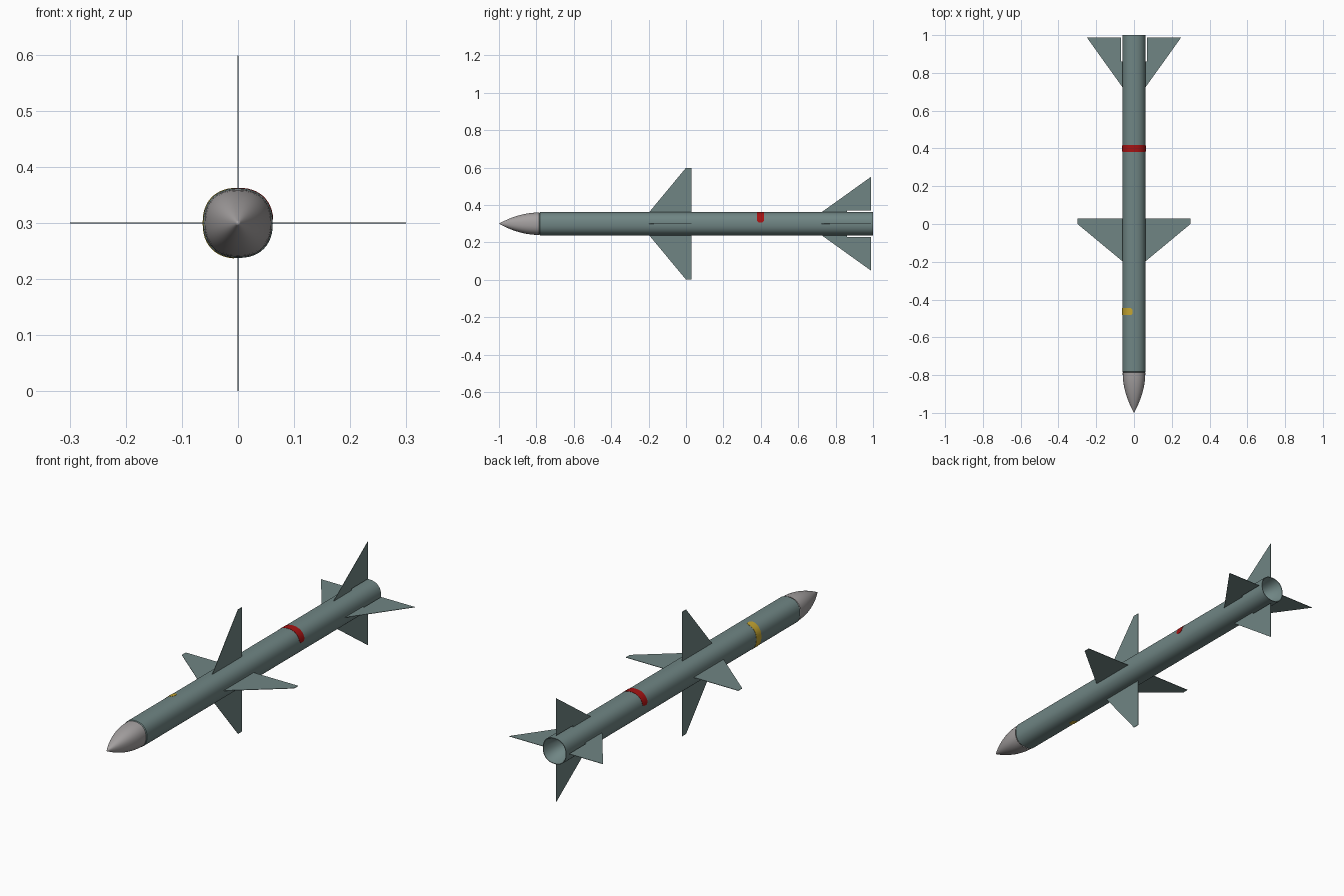
import bpy
from math import sin, cos, pi, copysign, radians

cube = bpy.data.objects.get("Cube")
if cube:
    bpy.data.objects.remove(cube, do_unlink=True)

MID = 0.3       # height of the long axis
SEG = 48


def material(name, rgb):
    m = bpy.data.materials.new(name)
    m.use_nodes = True
    m.diffuse_color = (*rgb, 1)
    m.node_tree.nodes["Principled BSDF"].inputs["Base Color"].default_value = (*rgb, 1)
    return m


body_paint = material("grey green", (0.16, 0.235, 0.23))
nose_paint = material("light grey", (0.37, 0.35, 0.35))
red_paint = material("red", (0.38, 0.006, 0.006))
yellow_paint = material("yellow", (0.55, 0.37, 0.03))


def build(name, verts, faces, mat, smooth=True):
    mesh = bpy.data.meshes.new(name)
    mesh.from_pydata(verts, [], faces)
    mesh.materials.append(mat)
    ob = bpy.data.objects.new(name, mesh)
    bpy.context.collection.objects.link(ob)
    bpy.ops.object.select_all(action="DESELECT")
    ob.select_set(True)
    bpy.context.view_layer.objects.active = ob
    if smooth:
        bpy.ops.object.shade_smooth_by_angle(angle=radians(35))
    return ob


def rim(r, a, y):
    """Point on the slightly squared round section."""
    c, s = cos(a), sin(a)
    p = 2 / 2.3
    return (r * copysign(abs(c) ** p, c), y, MID + r * copysign(abs(s) ** p, s))


def lathe(name, profile, mat):
    """Sweep (y, radius) points around the long axis; radius 0 makes a tip."""
    verts, rings = [], []
    for y, r in profile:
        start = len(verts)
        if r == 0:
            verts.append((0, y, MID))
            rings.append([start] * SEG)
        else:
            verts += [rim(r, 2 * pi * i / SEG, y) for i in range(SEG)]
            rings.append(list(range(start, start + SEG)))
    faces = []
    for a, b in zip(rings, rings[1:]):
        for i in range(SEG):
            j = (i + 1) % SEG
            quad = [a[i], a[j], b[j], b[i]]
            faces.append(list(dict.fromkeys(quad)))
    return build(name, verts, faces, mat)


def half_band(name, y0, y1, start, mat):
    """Thin painted band over half the section, with clipped ends."""
    n, verts, faces = 24, [], []
    for i in range(n + 1):
        a = start + 0.08 + (pi - 0.16) * i / n
        inset = 0.009 if i in (0, n) else 0
        for r, y in ((0.0615, y0), (0.063, y0), (0.063, y1), (0.0615, y1)):
            verts.append(rim(r, a, y + (inset if y == y0 else -inset)))
    for i in range(n):
        for k in range(3):
            p = 4 * i + k
            faces.append((p, p + 1, p + 5, p + 4))
    faces += [(0, 3, 2, 1), (4 * n, 4 * n + 1, 4 * n + 2, 4 * n + 3)]
    return build(name, verts, faces, mat)


def fin(name, outline, turn, mat, t=0.001):
    """Thin plate from (y, distance from axis) points, turned around the axis."""
    n = len(outline)
    c, s = cos(turn), sin(turn)
    verts = [(d * c - h * s, y, MID + d * s + h * c) for h in (-t, t) for y, d in outline]
    faces = [list(range(n))[::-1], list(range(n, 2 * n))]
    faces += [(i, (i + 1) % n, (i + 1) % n + n, i + n) for i in range(n)]
    return build(name, verts, faces, mat, smooth=False)


# Nose cone with a rounded ogive outline
steps = 12
nose = [(-1 + 0.215 * (i / steps) ** 1.3, 0.06 * (1 - (1 - (i / steps) ** 1.3) ** 2))
        for i in range(steps + 1)]
lathe("nose_cone", nose, nose_paint)

# Body tube with a hollow exhaust at the back
lathe("body_tube", [(-0.785, 0.058), (-0.78, 0.062), (1, 0.062),
                    (1, 0.059), (0.8, 0)], body_paint)

# Painted bands
half_band("red_band", 0.38, 0.418, 0, red_paint)
half_band("yellow_band", -0.483, -0.446, pi / 2, yellow_paint)

# Four middle wings and four tail fins
wing = [(-0.2, 0.058), (0, 0.299), (0.03, 0.299), (0.03, 0.058)]
tail = [(0.72, 0.058), (0.988, 0.25), (0.988, 0.07), (0.86, 0.07), (0.86, 0.058)]
for k, side in enumerate(("left", "top", "right", "bottom")):
    fin("wing_" + side, [(y, min(d, 0.3)) for y, d in wing], k * pi / 2, body_paint)
    fin("tail_fin_" + side, tail, k * pi / 2, body_paint)

# Consistent outward normals
for ob in bpy.context.collection.objects:
    if ob.type == "MESH":
        bpy.ops.object.select_all(action="DESELECT")
        ob.select_set(True)
        bpy.context.view_layer.objects.active = ob
        bpy.ops.object.mode_set(mode="EDIT")
        bpy.ops.mesh.select_all(action="SELECT")
        bpy.ops.mesh.normals_make_consistent(inside=False)
        bpy.ops.object.mode_set(mode="OBJECT")
